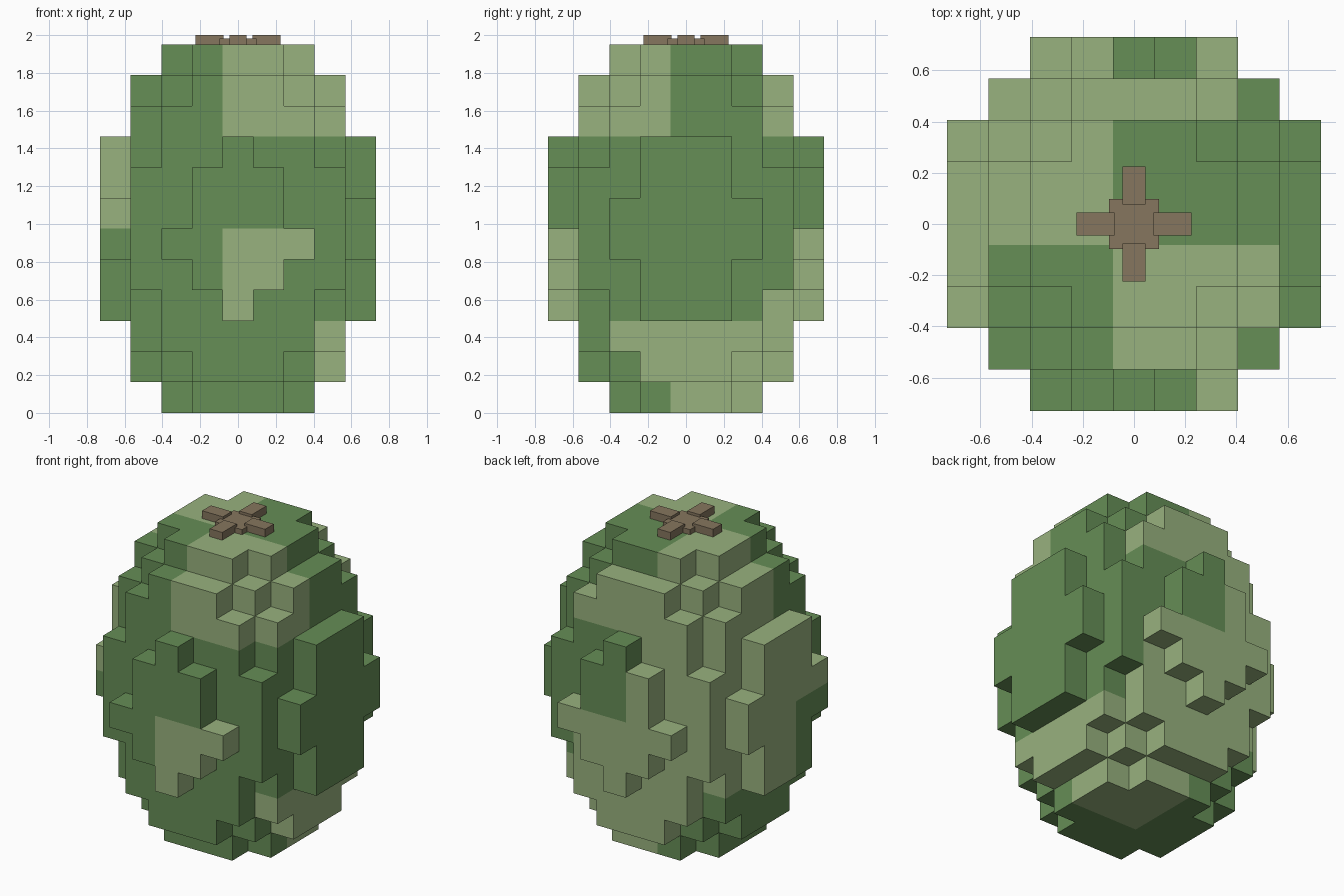
import bpy, bmesh

if "Cube" in bpy.data.objects:
    bpy.data.objects.remove(bpy.data.objects["Cube"])

C = 0.1625  # size of one cube


def material(name, rgb):
    lin = [((c / 255 + 0.055) / 1.055) ** 2.4 for c in rgb]
    m = bpy.data.materials.new(name)
    m.diffuse_color = (*lin, 1)
    m.use_nodes = True
    m.node_tree.nodes["Principled BSDF"].inputs["Base Color"].default_value = m.diffuse_color
    return m


dark = material("dark_green", (102, 142, 86))
light = material("light_green", (152, 178, 126))
brown = material("stem_brown", (134, 118, 94))

# Half width in cubes for each row away from the middle, per layer, bottom to top
LAYERS = [
    [2, 2, 1], [3, 3, 2, 1], [3, 3, 3, 2],
    [4, 4, 3, 2, 0], [4, 4, 3, 3, 1], [4, 4, 4, 3, 2],
    [4, 4, 4, 3, 1], [4, 4, 3, 3, 1], [4, 4, 3, 2, 0],
    [3, 3, 3, 2], [3, 3, 2, 1], [2, 2, 1],
]


def is_light(i, j, k):
    """Patch pattern of the shell."""
    if k == 0:
        return i >= 0 and j >= 0
    if k <= 2:
        return i == 3 or j == 3 or (i >= 0 and j >= 0)
    if k >= 9:
        return (j == 3 and k < 11) or (i >= 0) != (j >= 0)
    if i == 4:
        return False
    if i == -4:
        return k >= 6 or j >= 0
    if j == -4:
        return k <= 5 and i >= 0
    if j == 4:
        return k <= 5 or i < 0
    if j == 3:
        return i <= 0 or (k <= 5 and i <= 2)
    return i == -3 and j >= 0


def finish(bm, name, mats):
    me = bpy.data.meshes.new(name)
    bm.to_mesh(me)
    bm.free()
    for m in mats:
        me.materials.append(m)
    ob = bpy.data.objects.new(name, me)
    bpy.context.collection.objects.link(ob)
    return ob


# Egg shell: only the outer faces of the stacked cubes
cells = {(i, j, k)
         for k, rows in enumerate(LAYERS)
         for j in range(1 - len(rows), len(rows))
         for i in range(-rows[abs(j)], rows[abs(j)] + 1)}

bm = bmesh.new()
verts = {}


def corner(p):
    if p not in verts:
        verts[p] = bm.verts.new(((p[0] - 0.5) * C, (p[1] - 0.5) * C, p[2] * C))
    return verts[p]


for cell in sorted(cells):
    for axis in range(3):
        for side in (0, 1):
            nb = list(cell)
            nb[axis] += 2 * side - 1
            if tuple(nb) in cells:
                continue
            u, v = (axis + 1) % 3, (axis + 2) % 3
            loop = []
            for a, b in ((0, 0), (1, 0), (1, 1), (0, 1)):
                p = list(cell)
                p[axis] += side
                p[u] += a
                p[v] += b
                loop.append(corner(tuple(p)))
            face = bm.faces.new(loop if side else loop[::-1])
            face.material_index = int(is_light(*cell))
finish(bm, "egg_shell", [dark, light])


# Stem: low square hub with four raised arms
def box(name, x0, x1, y0, y1, z0, z1):
    b = bmesh.new()
    bmesh.ops.create_cube(b, size=1)
    for vert in b.verts:
        vert.co.x = x1 if vert.co.x > 0 else x0
        vert.co.y = y1 if vert.co.y > 0 else y0
        vert.co.z = z1 if vert.co.z > 0 else z0
    finish(b, name, [brown])


TOP = 12 * C
box("stem_hub", -0.097, 0.097, -0.097, 0.097, TOP, 1.983)
for s, names in ((1, ("right", "back")), (-1, ("left", "front"))):
    lo, hi = sorted((s * 0.077, s * 0.225))
    box("stem_arm_" + names[0], lo, hi, -0.045, 0.045, TOP, 2.0)
    box("stem_arm_" + names[1], -0.045, 0.045, lo, hi, TOP, 2.0)
